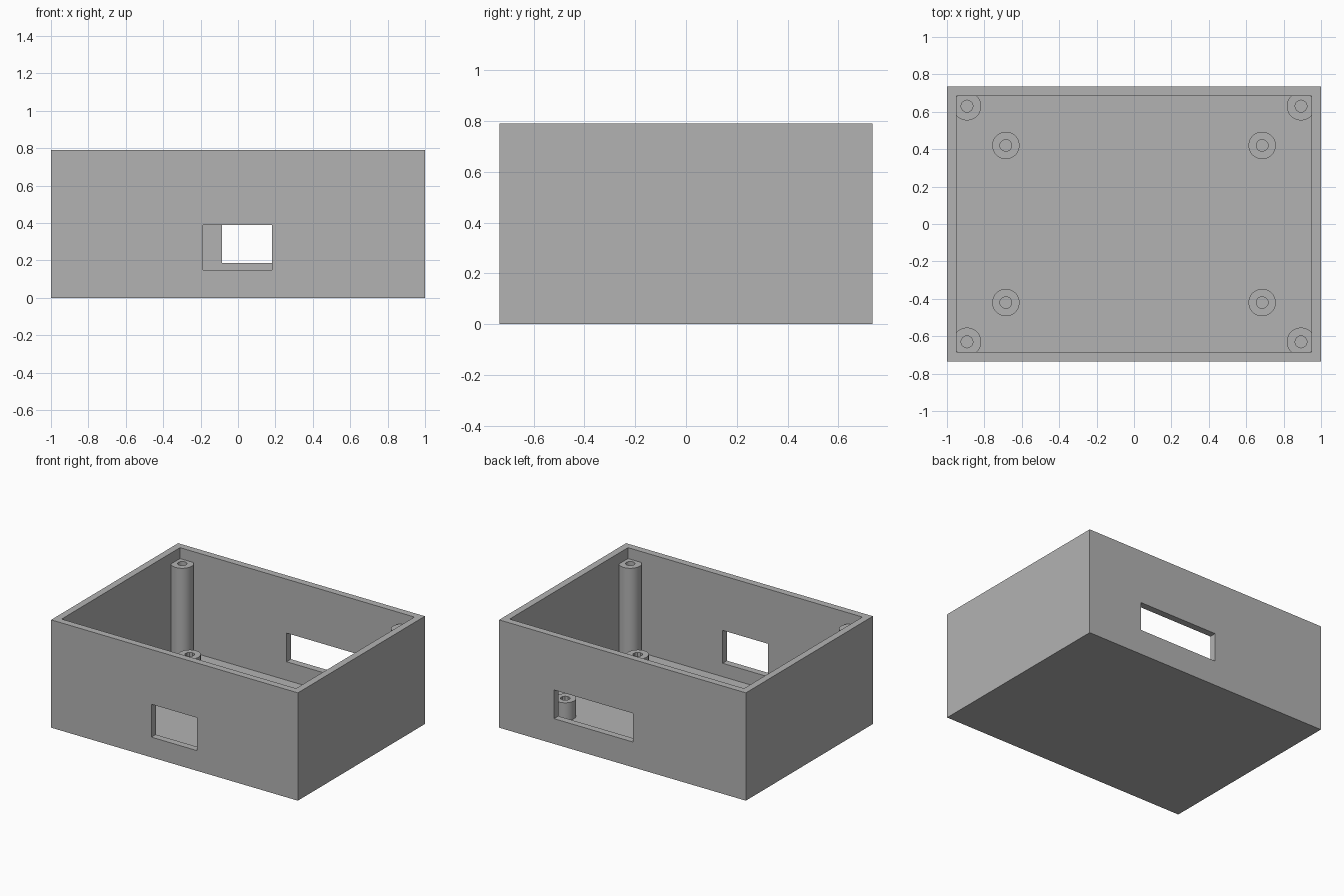
import bpy
import math

old = bpy.data.objects.get("Cube")
if old:
    bpy.data.objects.remove(old, do_unlink=True)

# Overall sizes
HALF_X, HALF_Y, HEIGHT, WALL = 1.0, 0.735, 0.79, 0.05

grey = bpy.data.materials.new("plain grey")
grey.use_nodes = True
colour = (0.45, 0.45, 0.45, 1)
grey.diffuse_color = colour
grey.node_tree.nodes["Principled BSDF"].inputs["Base Color"].default_value = colour


def block(name, x0, x1, y0, y1, z0, z1):
    bpy.ops.mesh.primitive_cube_add(size=1, location=((x0 + x1) / 2, (y0 + y1) / 2, (z0 + z1) / 2))
    ob = bpy.context.object
    ob.name = name
    ob.scale = (x1 - x0, y1 - y0, z1 - z0)
    bpy.ops.object.transform_apply(location=True, scale=True, rotation=False)
    ob.data.materials.append(grey)
    return ob


def cylinder(name, x, y, radius, z0, z1, sides):
    bpy.ops.mesh.primitive_cylinder_add(vertices=sides, radius=radius, depth=z1 - z0,
                                        location=(x, y, (z0 + z1) / 2))
    ob = bpy.context.object
    ob.name = name
    ob.data.materials.append(grey)
    return ob


def combine(target, tool, operation):
    """Apply a boolean to the target and discard the tool."""
    tool.hide_render = True
    mod = target.modifiers.new(operation.lower(), "BOOLEAN")
    mod.operation = operation
    mod.solver = "EXACT"
    mod.object = tool
    bpy.context.view_layer.objects.active = target
    bpy.ops.object.modifier_apply(modifier=mod.name)
    bpy.data.objects.remove(tool, do_unlink=True)


# Open-topped shell
case = block("enclosure", -HALF_X, HALF_X, -HALF_Y, HALF_Y, 0, HEIGHT)
inner_x, inner_y = HALF_X - WALL, HALF_Y - WALL
combine(case, block("cavity", -inner_x, inner_x, -inner_y, inner_y, WALL, HEIGHT + 0.2), "DIFFERENCE")

# Tall corner screw posts and short board standoffs:
# name, x, y, radius, top, hole radius, hole sides
pillars = [
    ("screw_post", 0.893, 0.63, 0.076, 0.71, 0.032, 16),
    ("standoff", 0.685, 0.42, 0.073, 0.18, 0.032, 10),
]
for name, x, y, radius, top, hole, sides in pillars:
    for sx in (-1, 1):
        for sy in (-1, 1):
            combine(case, cylinder(name, sx * x, sy * y, radius, WALL / 2, top, 48), "UNION")
            combine(case, cylinder("bore", sx * x, sy * y, hole, WALL + 0.002, top + 0.03, sides), "DIFFERENCE")

# Connector openings in the front and back walls
combine(case, block("front_opening", -0.187, 0.183, -HALF_Y - 0.1, -inner_y + 0.02, 0.148, 0.389), "DIFFERENCE")
combine(case, block("back_opening", -0.086, 0.555, inner_y - 0.02, HALF_Y + 0.1, 0.185, 0.395), "DIFFERENCE")

# Smooth round pillars, crisp box edges
bpy.ops.object.select_all(action="DESELECT")
case.select_set(True)
bpy.context.view_layer.objects.active = case
bpy.ops.object.shade_smooth_by_angle(angle=math.radians(30))
